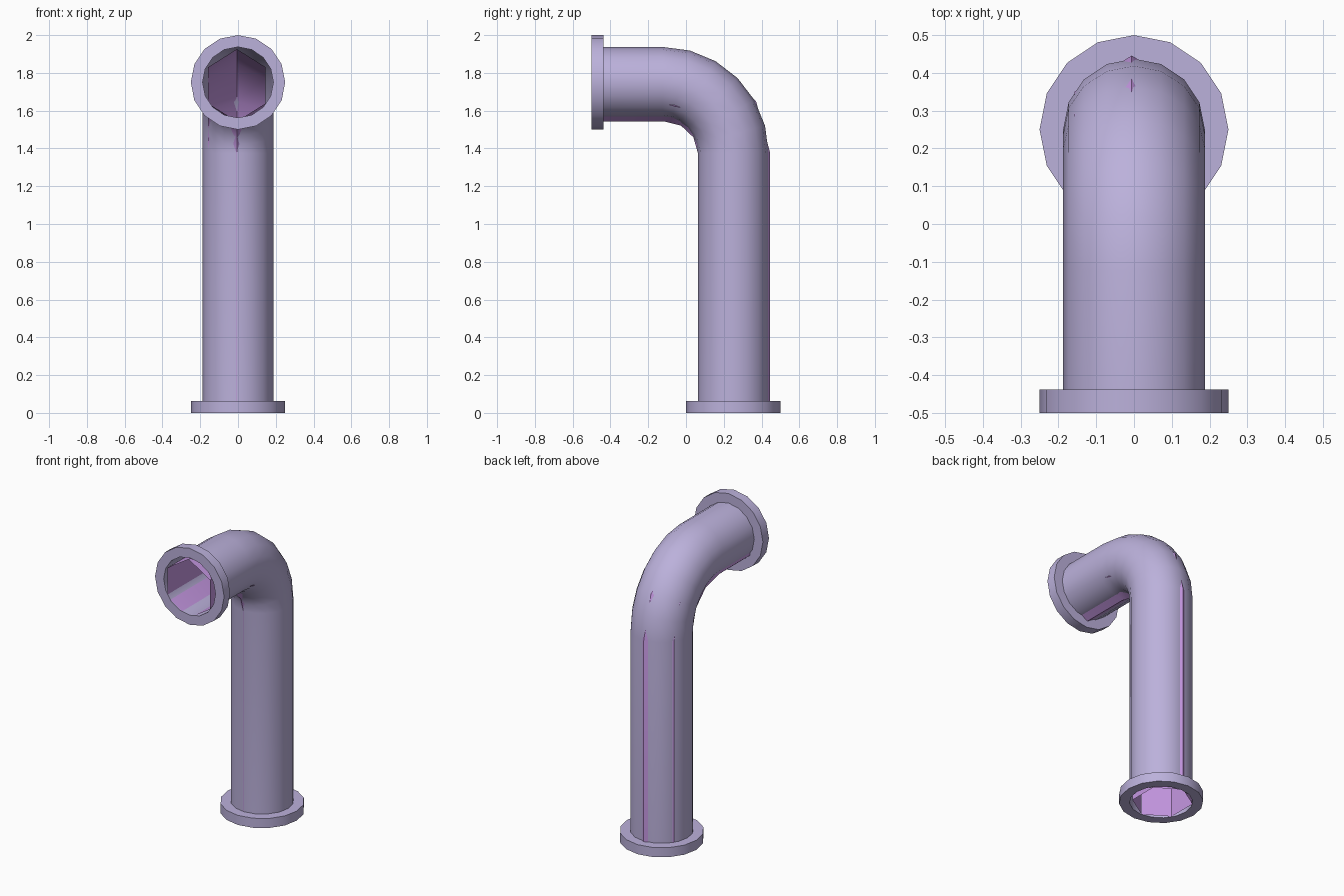
import bpy, bmesh, math
from mathutils import Vector

if "Cube" in bpy.data.objects:
    bpy.data.objects.remove(bpy.data.objects["Cube"])


def material(name, rgb):
    m = bpy.data.materials.new(name)
    m.diffuse_color = (*rgb, 1)
    m.use_nodes = True
    m.node_tree.nodes["Principled BSDF"].inputs["Base Color"].default_value = m.diffuse_color
    return m


LAVENDER = material("lavender grey", (0.50, 0.44, 0.71))
PURPLE = material("lining purple", (0.56, 0.31, 0.76))


def make_object(name, bm, mat):
    bmesh.ops.recalc_face_normals(bm, faces=bm.faces)
    me = bpy.data.meshes.new(name)
    bm.to_mesh(me)
    bm.free()
    me.materials.append(mat)
    ob = bpy.data.objects.new(name, me)
    bpy.context.collection.objects.link(ob)
    bpy.ops.object.select_all(action='DESELECT')
    ob.select_set(True)
    bpy.context.view_layer.objects.active = ob
    bpy.ops.object.shade_smooth_by_angle(angle=math.radians(28))
    return ob


def loft(bm, rings, closed=False):
    """Join rings of points with quads."""
    vs = [[bm.verts.new(p) for p in r] for r in rings]
    n = len(vs[0])
    pairs = list(zip(vs, vs[1:])) + ([(vs[-1], vs[0])] if closed else [])
    for a, b in pairs:
        for i in range(n):
            j = (i + 1) % n
            bm.faces.new((a[i], a[j], b[j], b[i]))


def ring(y, z, tilt, sides, rx, rout, cx=0.0):
    """Cross-section; 'out' points away from the inside of the bend."""
    out = Vector((0, math.cos(tilt), math.sin(tilt)))
    c = Vector((cx, y, z))
    pts = []
    for i in range(sides):
        a = 2 * math.pi * i / sides
        pts.append(c + Vector((rx * math.sin(a), 0, 0)) + out * rout * math.cos(a))
    return pts


def elbow_tube(name, mat, y_up, z_top, y_bend, z_bend, steps, sides, rx, rout, cx=0.0):
    """Open tube: up from the floor, round the elbow, out to the front."""
    rings = [ring(y_up, 0, 0, sides, rx, rout, cx)]
    for k in range(steps + 1):
        t = math.pi / 2 * k / steps
        rings.append(ring(y_bend + (y_up - y_bend) * math.cos(t),
                          z_bend + (z_top - z_bend) * math.sin(t),
                          t, sides, rx, rout, cx))
    rings.append(ring(-0.5, z_top, math.pi / 2, sides, rx, rout, cx))
    bm = bmesh.new()
    loft(bm, rings)
    return make_object(name, bm, mat)


# Round outer pipe
elbow_tube("outer_pipe", LAVENDER, 0.25, 1.75, -0.125, 1.375, 6, 16, 0.1875, 0.1875)

# Coarse six-sided lining, slightly off-centre so its corners show through
elbow_tube("inner_lining", PURPLE, 0.2545, 1.7345, -0.115, 1.375, 3, 6,
           0.152 / math.sin(math.pi / 3), 0.1915, -0.006)


# End flanges: annular collars
def flange(name, start, end, tilt):
    bm = bmesh.new()
    loft(bm, [ring(*p, tilt, 16, r, r) for p, r in
              ((start, 0.1875), (start, 0.25), (end, 0.25), (end, 0.1875))])
    make_object(name, bm, LAVENDER)


flange("bottom_flange", (0.25, 0), (0.25, 0.0625), 0)
flange("front_flange", (-0.5, 1.75), (-0.4375, 1.75), math.pi / 2)
